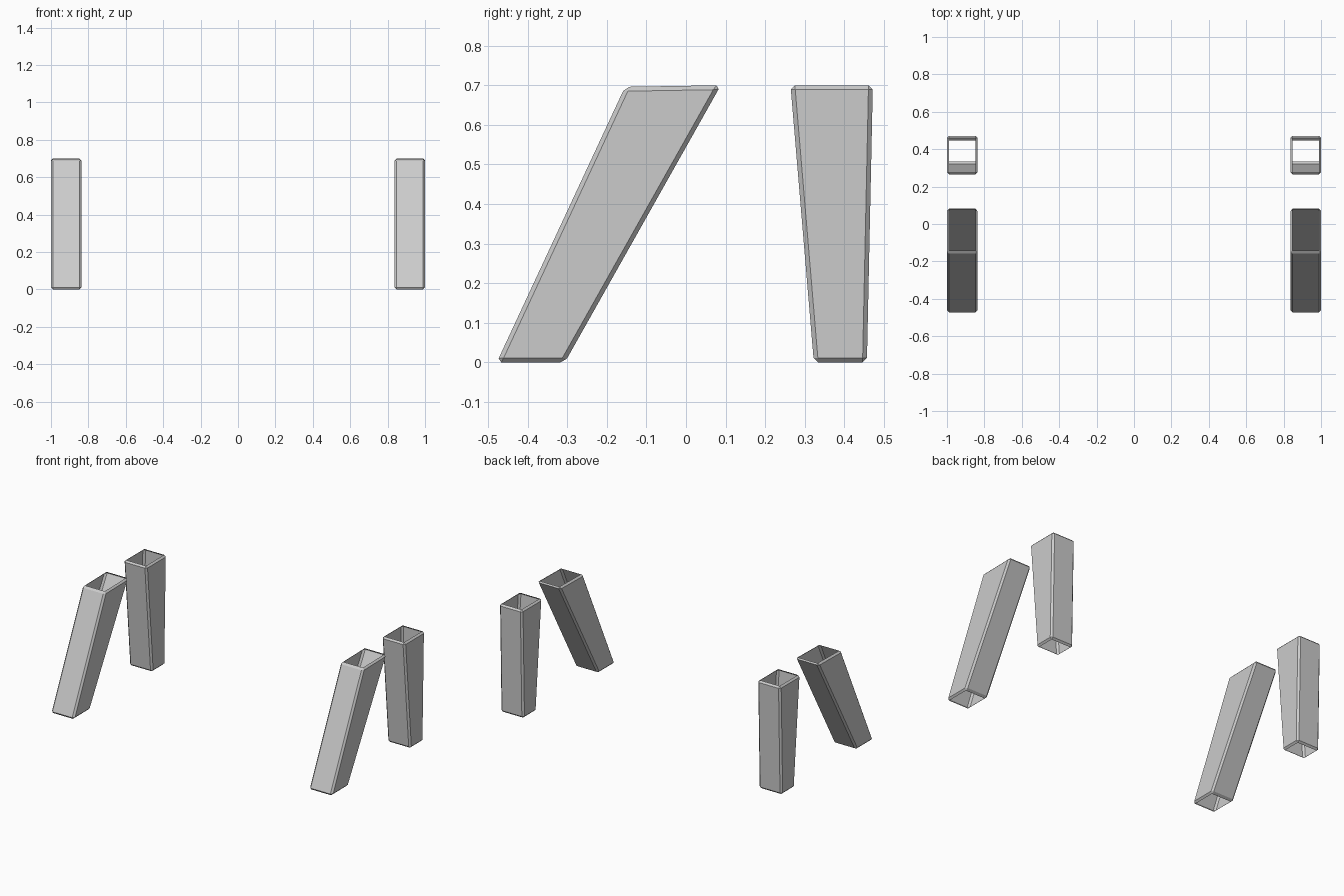
import bpy, bmesh

if "Cube" in bpy.data.objects:
    bpy.data.objects.remove(bpy.data.objects["Cube"])

X_IN, X_OUT = 0.837, 1.0
BEVEL = 0.011


def leg(name, profile):
    """Open-ended, chamfered tube from a side profile (y, z), mirrored across x.
    Profile order: bottom front, bottom back, top back, top front."""
    bm = bmesh.new()
    a = [bm.verts.new((X_IN, y, z)) for y, z in profile]
    b = [bm.verts.new((X_OUT, y, z)) for y, z in profile]
    bm.faces.new(a)
    bm.faces.new(b[::-1])
    for i in range(4):
        j = (i + 1) % 4
        bm.faces.new((a[i], b[i], b[j], a[j]))
    bmesh.ops.recalc_face_normals(bm, faces=bm.faces)
    # chamfer every edge, then open both ends
    bmesh.ops.bevel(bm, geom=bm.edges[:], offset=BEVEL, segments=1,
                    profile=0.5, affect='EDGES')
    bm.normal_update()
    ends = [f for f in bm.faces if abs(f.normal.z) > 0.97]
    bmesh.ops.delete(bm, geom=ends, context='FACES')
    me = bpy.data.meshes.new(name)
    bm.to_mesh(me)
    bm.free()
    ob = bpy.data.objects.new(name, me)
    bpy.context.collection.objects.link(ob)
    mod = ob.modifiers.new("Mirror", 'MIRROR')
    mod.use_axis[0] = True
    mod.use_mirror_merge = False
    return ob


# slanted front legs
leg("front_legs", [(-0.478, 0.0), (-0.306, 0.0), (0.088, 0.70), (-0.154, 0.696)])
# tapered rear legs
leg("rear_legs", [(0.323, 0.0), (0.457, 0.0), (0.472, 0.70), (0.264, 0.70)])
